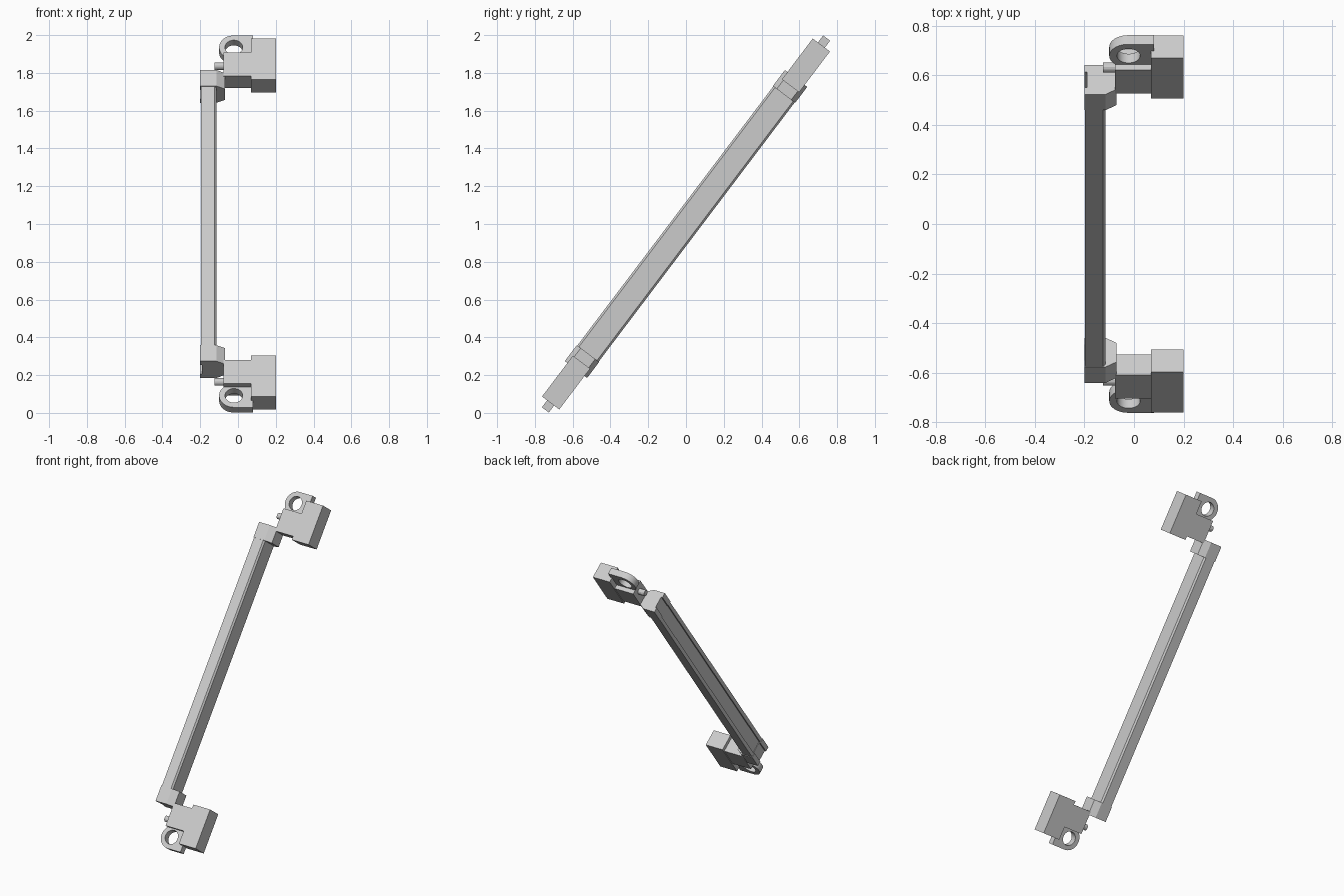
import bpy, bmesh, math
from mathutils import Matrix

cube = bpy.data.objects.get("Cube")
if cube:
    bpy.data.objects.remove(cube, do_unlink=True)

grey = bpy.data.materials.new("plain_grey")
grey.use_nodes = True
grey.diffuse_color = (0.6, 0.6, 0.6, 1)
grey.node_tree.nodes["Principled BSDF"].inputs["Base Color"].default_value = (0.6, 0.6, 0.6, 1)

# Local frame: x across, y along the handle, z through its depth
TILT = Matrix.Translation((0, 0, 1)) @ Matrix.Rotation(math.radians(52.9), 4, "X")


def finish(name, bm):
    bmesh.ops.recalc_face_normals(bm, faces=bm.faces)
    mesh = bpy.data.meshes.new(name)
    bm.to_mesh(mesh)
    bm.free()
    mesh.materials.append(grey)
    ob = bpy.data.objects.new(name, mesh)
    bpy.context.collection.objects.link(ob)
    ob.matrix_world = TILT
    return ob


def prism(name, profile, start, end):
    """Extrude an (x, depth) profile along the handle."""
    bm = bmesh.new()
    face = bm.faces.new([bm.verts.new((x, start, z)) for x, z in profile])
    new = bmesh.ops.extrude_face_region(bm, geom=[face])["geom"]
    moved = [g for g in new if isinstance(g, bmesh.types.BMVert)]
    bmesh.ops.translate(bm, verts=moved, vec=(0, end - start, 0))
    return finish(name, bm)


def block(name, x0, x1, start, end, half):
    return prism(name, [(x0, -half), (x1, -half), (x1, half), (x0, half)], start, end)


def channel(back, front, shoulder, half, side, slot):
    """Chamfered section with a shallow slot along its outer face."""
    upper = [(shoulder, half), (back, half), (back, slot), (back + 0.01, slot)]
    lower = [(x, -z) for x, z in reversed(upper)]
    return [(front, side)] + upper + lower + [(front, -side)]


def arc(cx, cy, r, a0, a1, n):
    return [(cx + r * math.cos(a0 + (a1 - a0) * i / n),
             cy + r * math.sin(a0 + (a1 - a0) * i / n)) for i in range(n + 1)]


def lug(name, s):
    """Flat eye with a rounded end and a round hole."""
    cx, cy, r = -0.022, s * 1.156, 0.078
    outer = arc(cx, cy, r, math.pi / 2, math.pi * 1.5, 20) + [(0.08, cy - r), (0.08, cy + r)]
    hole = arc(cx, cy, 0.047, 0, math.tau, 32)[:-1]
    curve = bpy.data.curves.new(name, "CURVE")
    curve.dimensions = "2D"
    curve.fill_mode = "BOTH"
    curve.extrude = 0.023
    for pts in (outer, hole):
        spline = curve.splines.new("POLY")
        spline.points.add(len(pts) - 1)
        for p, (x, y) in zip(spline.points, pts):
            p.co = (x, y, 0, 1)
        spline.use_cyclic_u = True
    curve.materials.append(grey)
    ob = bpy.data.objects.new(name, curve)
    bpy.context.collection.objects.link(ob)
    ob.matrix_world = TILT
    bpy.ops.object.select_all(action="DESELECT")
    ob.select_set(True)
    bpy.context.view_layer.objects.active = ob
    bpy.ops.object.convert(target="MESH")
    bpy.ops.object.shade_smooth_by_angle(angle=math.radians(30))


def pin(name, s):
    bm = bmesh.new()
    place = Matrix.Translation((-0.095, s * 1.048, 0)) @ Matrix.Rotation(math.pi / 2, 4, "Y")
    bmesh.ops.create_cone(bm, cap_ends=True, segments=12, radius1=0.02, radius2=0.02,
                          depth=0.06, matrix=place)
    finish(name, bm)


# Grip bar
prism("grip_bar", channel(-0.197, -0.115, -0.125, 0.071, 0.06, 0.045), -0.9, 0.9)

# Matching mounts at both ends
for end, s in (("upper", 1), ("lower", -1)):
    prism(end + "_end_cap", channel(-0.2, -0.07, -0.115, 0.074, 0.048, 0.04), s * 0.86, s * 0.966)
    block(end + "_neck_block", -0.077, 0.075, s * 0.942, s * 1.099, 0.052)
    block(end + "_foot_block", 0.068, 0.2, s * 0.917, s * 1.188, 0.057)
    lug(end + "_mounting_eye", s)
    pin(end + "_pivot_pin", s)
